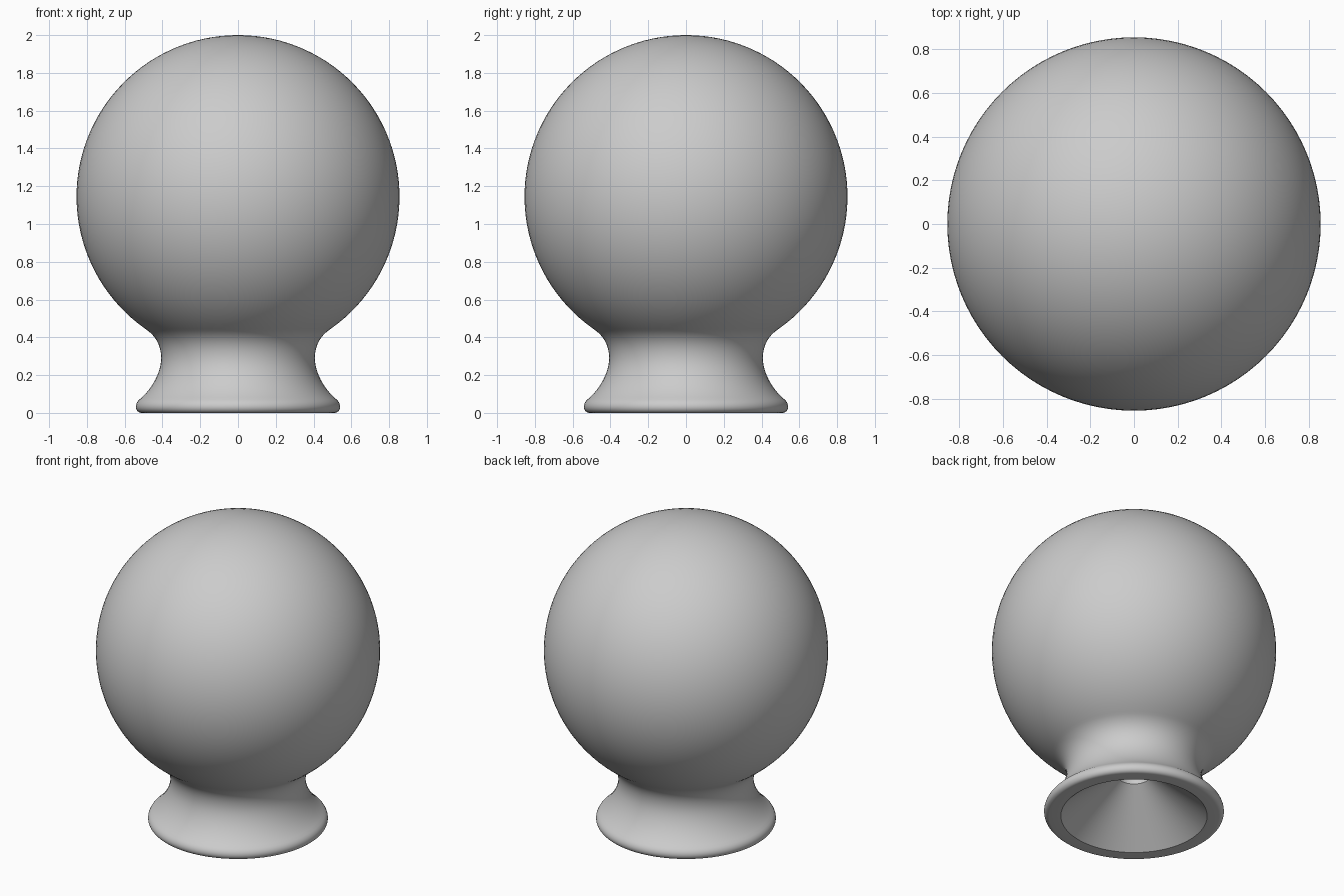
import bpy, bmesh, math
from mathutils import Vector
from mathutils.geometry import interpolate_bezier

cube = bpy.data.objects.get("Cube")
if cube:
    bpy.data.objects.remove(cube)

RADIUS, CENTRE, SEGMENTS = 0.855, 1.145, 96


def curve(a, b, c, d, steps):
    """Points (radius, height) along a bezier, without its first point."""
    pts = [Vector((r, 0, z)) for r, z in (a, b, c, d)]
    return interpolate_bezier(*pts, steps + 1)[1:]


# Screw hole and conical hollow under the foot
profile = [Vector((r, 0, z)) for r, z in ((0, 0.8), (0.1, 0.8), (0.1, 0.28), (0.44, 0), (0.51, 0))]
# Rounded rim of the foot
profile += curve((0.51, 0), (0.54, 0), (0.555, 0.04), (0.523, 0.07), 10)
# Concave neck, then the fillet into the ball
profile += curve((0.523, 0.07), (0.45, 0.13), (0.407, 0.22), (0.407, 0.29), 14)
profile += curve((0.407, 0.29), (0.407, 0.35), (0.43, 0.405), (0.491, 0.445), 12)
# Ball
start = math.asin((0.445 - CENTRE) / RADIUS)
for i in range(1, 49):
    a = start + (math.pi / 2 - start) * i / 48
    profile.append(Vector((RADIUS * math.cos(a), 0, CENTRE + RADIUS * math.sin(a))))

# Turn the profile around the vertical axis
bm = bmesh.new()
verts = [bm.verts.new(p) for p in profile]
edges = [bm.edges.new(pair) for pair in zip(verts, verts[1:])]
bmesh.ops.spin(bm, geom=verts + edges, cent=(0, 0, 0), axis=(0, 0, 1),
               angle=math.tau, steps=SEGMENTS, use_merge=False)
bmesh.ops.remove_doubles(bm, verts=bm.verts, dist=0.0005)
bmesh.ops.recalc_face_normals(bm, faces=bm.faces)
mesh = bpy.data.meshes.new("round_knob")
bm.to_mesh(mesh)
bm.free()
knob = bpy.data.objects.new("round_knob", mesh)
bpy.context.collection.objects.link(knob)

# Plain grey finish
grey = bpy.data.materials.new("plain_grey")
grey.use_nodes = True
color = (0.6, 0.6, 0.6, 1)
grey.diffuse_color = color
grey.node_tree.nodes["Principled BSDF"].inputs["Base Color"].default_value = color
mesh.materials.append(grey)

bpy.context.view_layer.objects.active = knob
knob.select_set(True)
bpy.ops.object.shade_smooth_by_angle(angle=math.radians(35))
